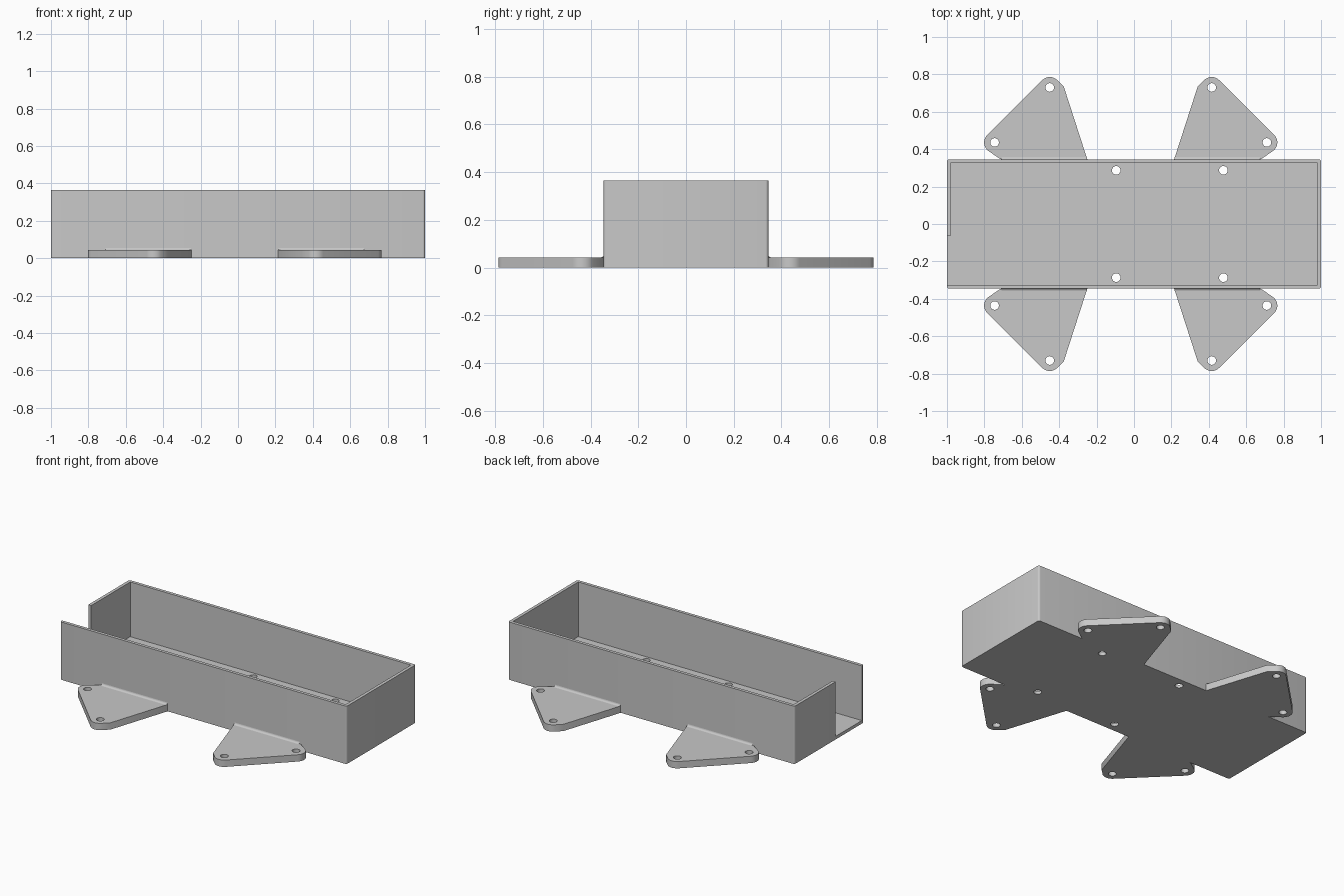
import bpy
import math

HX, HY, WALL = 1.0, 0.345, 0.02      # tray half sizes and wall thickness
HEIGHT, FLOOR, TAB = 0.365, 0.02, 0.043
SLOT_Y = -0.065                      # the slot in the end wall starts here
TAB_X = -0.0175                      # centre line between the tabs

cube = bpy.data.objects.get("Cube")
if cube:
    bpy.data.objects.remove(cube, do_unlink=True)

grey = bpy.data.materials.new("light grey")
grey.use_nodes = True
grey.diffuse_color = (0.58, 0.58, 0.58, 1)
grey.node_tree.nodes["Principled BSDF"].inputs["Base Color"].default_value = grey.diffuse_color


def arc(cx, cy, r, start, end, steps=8):
    """Points along an arc, angles in degrees."""
    angles = [math.radians(start + (end - start) * i / steps) for i in range(steps + 1)]
    return [(cx + r * math.cos(a), cy + r * math.sin(a)) for a in angles]


def hole(cx, cy, r=0.023):
    return arc(cx, cy, r, 0, 360, 24)[:-1]


def plate(name, loops, z0, z1):
    """Extrude an outline, with further loops as holes, from z0 to z1."""
    curve = bpy.data.curves.new(name, "CURVE")
    curve.dimensions = "2D"
    curve.fill_mode = "BOTH"
    curve.extrude = (z1 - z0) / 2
    for loop in loops:
        spline = curve.splines.new("POLY")
        spline.points.add(len(loop) - 1)
        for point, (x, y) in zip(spline.points, loop):
            point.co = (x, y, 0, 1)
        spline.use_cyclic_u = True
    obj = bpy.data.objects.new(name, curve)
    bpy.context.collection.objects.link(obj)
    obj.location.z = (z0 + z1) / 2
    return finish(obj)


def finish(obj):
    """Turn into a mesh with the grey material and smooth rounded edges."""
    bpy.ops.object.select_all(action="DESELECT")
    obj.select_set(True)
    bpy.context.view_layer.objects.active = obj
    if obj.type == "CURVE":
        bpy.ops.object.convert(target="MESH")
        obj = bpy.context.object
    obj.data.materials.clear()
    obj.data.materials.append(grey)
    bpy.ops.object.shade_smooth_by_angle(angle=math.radians(30))
    return obj


# Walls: one rounded outline, open at the slot in the end wall
R = 0.012
ix, iy = HX - WALL, HY - WALL
walls = [(-HX, -iy)]
walls += arc(-HX + R, -HY + R, R, 180, 270, 4)
walls += arc(HX - R, -HY + R, R, 270, 360, 4)
walls += arc(HX - R, HY - R, R, 0, 90, 4)
walls += arc(-HX + R, HY - R, R, 90, 180, 4)
walls += [(-HX, SLOT_Y), (-ix, SLOT_Y), (-ix, iy), (ix, iy), (ix, -iy)]
plate("tray_walls", [walls], 0, HEIGHT)

# Floor: fills the walls and runs out through the slot, with four holes
floor = [(-HX, -iy), (ix, -iy), (ix, iy), (-ix, iy), (-ix, SLOT_Y), (-HX, SLOT_Y)]
floor_holes = [hole(x, y) for x in (-0.095, 0.478) for y in (-0.287, 0.287)]
plate("tray_floor", [floor] + floor_holes, 0, FLOOR)

# Mounting tabs: rounded around two holes, mirrored to all four places
outer, inner = (-0.433, 0.73), (-0.728, 0.436)
tab = [(-0.232, HY)]
tab += arc(*outer, 0.056, 40, 135)
tab += arc(*inner, 0.056, 135, 235)
tab += [(-0.705, 0.352), (-0.69, HY)]
tab[1:1] = [(-0.358, 0.735)]

for sx, x_name in ((1, "right"), (-1, "left")):
    for sy, y_name in ((-1, "front"), (1, "back")):
        def place(points):
            return [(TAB_X + sx * x, sy * y) for x, y in points]

        plate(f"{y_name}_{x_name}_tab",
              [place(tab), place(hole(*outer)), place(hole(*inner))], 0, TAB)

        # Small fillet where the tab meets the wall
        f = 0.012
        section = [(HY, TAB)] + [(y, z) for y, z in arc(HY + f, TAB + f, f, 270, 180, 4)]
        verts = []
        for x_end in (-0.69, -0.234):
            verts += [(TAB_X + sx * x_end, sy * y, z) for y, z in section]
        n = len(section)
        faces = [(i, (i + 1) % n, (i + 1) % n + n, i + n) for i in range(n)]
        faces += [tuple(range(n))[::-1], tuple(range(n, 2 * n))]
        if sx * sy > 0:
            faces = [face[::-1] for face in faces]
        mesh = bpy.data.meshes.new(f"{y_name}_{x_name}_fillet")
        mesh.from_pydata(verts, [], faces)
        fillet = bpy.data.objects.new(mesh.name, mesh)
        bpy.context.collection.objects.link(fillet)
        finish(fillet)
